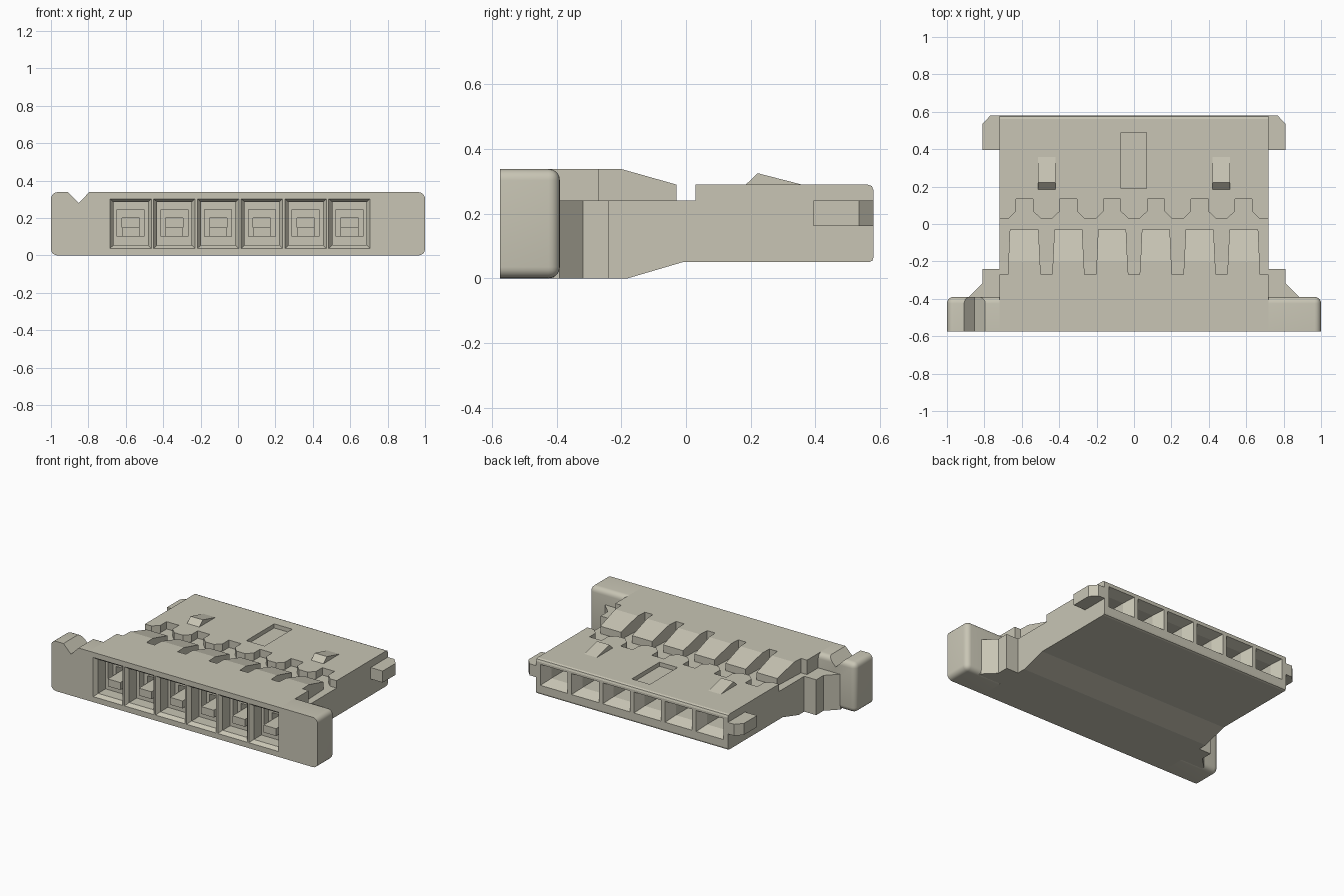
import bpy, bmesh, math

cube = bpy.data.objects.get("Cube")
if cube:
    bpy.data.objects.remove(cube, do_unlink=True)

mat = bpy.data.materials.new("warm grey plastic")
mat.use_nodes = True
COLOR = (0.58, 0.56, 0.46, 1)
mat.diffuse_color = COLOR
mat.node_tree.nodes["Principled BSDF"].inputs["Base Color"].default_value = COLOR


def prism(bm, pts, axis, lo, hi):
    """Extrude a 2D outline along x (outline y,z), y (x,z) or z (x,y)."""
    def place(p, d):
        return {"x": (d, p[0], p[1]), "y": (p[0], d, p[1]), "z": (p[0], p[1], d)}[axis]
    a = [bm.verts.new(place(p, lo)) for p in pts]
    b = [bm.verts.new(place(p, hi)) for p in pts]
    bm.faces.new(a)
    bm.faces.new(b[::-1])
    for i in range(len(pts)):
        j = (i + 1) % len(pts)
        bm.faces.new((a[i], b[i], b[j], a[j]))


def loft(bm, cx, sections):
    """Stepped rectangular tunnel along y; sections are (y, half width, z0, z1)."""
    rings = [[bm.verts.new((cx + sx * w, y, z)) for sx, z in
              ((-1, z0), (1, z0), (1, z1), (-1, z1))] for y, w, z0, z1 in sections]
    bm.faces.new(rings[0])
    bm.faces.new(rings[-1][::-1])
    for a, b in zip(rings, rings[1:]):
        for i in range(4):
            j = (i + 1) % 4
            bm.faces.new((a[i], b[i], b[j], a[j]))


def finish(bm, name):
    bmesh.ops.recalc_face_normals(bm, faces=bm.faces)
    me = bpy.data.meshes.new(name)
    bm.to_mesh(me)
    bm.free()
    ob = bpy.data.objects.new(name, me)
    bpy.context.collection.objects.link(ob)
    me.materials.append(mat)
    return ob


def activate(ob):
    bpy.ops.object.select_all(action='DESELECT')
    ob.select_set(True)
    bpy.context.view_layer.objects.active = ob


def cut(ob, bm):
    """Subtract the cutter mesh and discard it."""
    cutter = finish(bm, "cutter")
    cutter.hide_render = True
    m = ob.modifiers.new("cut", 'BOOLEAN')
    m.operation, m.solver, m.object = 'DIFFERENCE', 'EXACT', cutter
    activate(ob)
    bpy.ops.object.modifier_apply(modifier=m.name)
    bpy.data.objects.remove(cutter, do_unlink=True)


PITCH = 0.234
CELLS = [(i - 2.5) * PITCH for i in range(6)]
SHIFT = 0.011     # front openings sit slightly off centre
FRONT, REAR = -0.575, 0.58

# Housing body from its side profile
bm = bmesh.new()
prism(bm, [(FRONT, 0), (-0.18, 0), (-0.01, 0.05), (0.565, 0.05), (0.576, 0.054),
           (REAR, 0.065), (REAR, 0.272), (0.575, 0.285), (0.562, 0.29), (0.03, 0.29),
           (0.03, 0.24), (-0.03, 0.24), (-0.03, 0.29), (-0.2, 0.338), (FRONT, 0.338)],
      "x", -0.72, 0.72)
body = finish(bm, "housing_body")

# Grooves between the front fingers, and the steps at both ends
bm = bmesh.new()
for i in range(-2, 3):
    c = i * PITCH
    prism(bm, [(c - 0.03, -0.27), (c + 0.03, -0.27), (c + 0.035, -0.19), (c + 0.043, -0.01),
               (c - 0.043, -0.01), (c - 0.035, -0.19)], "z", 0.24, 0.4)
for s in (-1, 1):
    prism(bm, [(s * 0.675, -0.27), (s * 0.76, -0.27), (s * 0.76, -0.01), (s * 0.663, -0.01)],
          "z", 0.24, 0.4)
# Flared notches in the rear deck edge
for c in CELLS:
    prism(bm, [(c - 0.1, 0.015), (c - 0.085, 0.03), (c - 0.046, 0.068), (c - 0.046, 0.135),
               (c + 0.046, 0.135), (c + 0.046, 0.068), (c + 0.085, 0.03), (c + 0.1, 0.015)],
          "z", 0.24, 0.4)
# Shallow pocket in the rear deck
prism(bm, [(-0.07, 0.19), (0.066, 0.19), (0.066, 0.488), (-0.07, 0.488)], "z", 0.262, 0.4)
cut(body, bm)

# Front wire openings and rear contact openings
bm = bmesh.new()
for c in CELLS:
    loft(bm, c + SHIFT, [(-0.6, 0.111, 0.037, 0.303), (FRONT, 0.111, 0.037, 0.303),
                         (-0.55, 0.092, 0.055, 0.285), (-0.47, 0.092, 0.055, 0.285),
                         (-0.47, 0.072, 0.1, 0.245), (-0.42, 0.072, 0.1, 0.245),
                         (-0.42, 0.047, 0.15, 0.2), (-0.3, 0.047, 0.15, 0.2)])
    loft(bm, c, [(0.6, 0.102, 0.115, 0.257), (REAR, 0.102, 0.115, 0.257),
                 (0.51, 0.07, 0.145, 0.235), (0.2, 0.07, 0.145, 0.235)])
cut(body, bm)

# Small ledge inside each front opening
for i, c in enumerate(CELLS):
    bm = bmesh.new()
    loft(bm, c + SHIFT, [(-0.51, 0.047, 0.1, 0.15), (-0.41, 0.047, 0.1, 0.15)])
    finish(bm, f"wire_ledge_{i + 1}")

for s, side in ((1, "left"), (-1, "right")):
    # Front flange end with rounded outer and rear edges
    bm = bmesh.new()
    prism(bm, [(s * 0.715, 0), (s, 0), (s, 0.338), (s * 0.715, 0.338)], "y", FRONT, -0.39)
    bmesh.ops.recalc_face_normals(bm, faces=bm.faces)
    edges = []
    for e in bm.edges:
        mid = (e.verts[0].co + e.verts[1].co) / 2
        if mid.y > FRONT + 0.01 and abs(mid.x) > 0.73:
            edges.append(e)
    bmesh.ops.bevel(bm, geom=edges, offset=0.035, segments=5, profile=0.5, affect='EDGES')
    flange = finish(bm, f"{side}_flange")
    if s < 0:
        # V-shaped marking notch
        bm = bmesh.new()
        prism(bm, [(-0.925, 0.355), (-0.852, 0.28), (-0.779, 0.355)], "y", -0.7, -0.3)
        cut(flange, bm)
    activate(flange)
    bpy.ops.object.shade_smooth_by_angle(angle=math.radians(30))

    # Shoulder with gusset behind the flange
    bm = bmesh.new()
    prism(bm, [(s * 0.72, -0.24), (s * 0.81, -0.24), (s * 0.81, -0.318),
               (s * 0.885, -0.392), (s * 0.885, -0.41), (s * 0.72, -0.41)], "z", 0, 0.24)
    finish(bm, f"{side}_shoulder")

    # Chamfered rear ear
    bm = bmesh.new()
    prism(bm, [(s * 0.715, 0.395), (s * 0.81, 0.395), (s * 0.81, 0.535),
               (s * 0.768, REAR), (s * 0.715, REAR)], "z", 0.162, 0.24)
    finish(bm, f"{side}_ear")

    # Latch ramp on the rear deck
    bm = bmesh.new()
    prism(bm, [(0.185, 0.28), (0.185, 0.29), (0.222, 0.325), (0.358, 0.29), (0.358, 0.28)],
          "x", s * 0.466 - 0.046, s * 0.466 + 0.046)
    finish(bm, f"{side}_latch_ramp")
